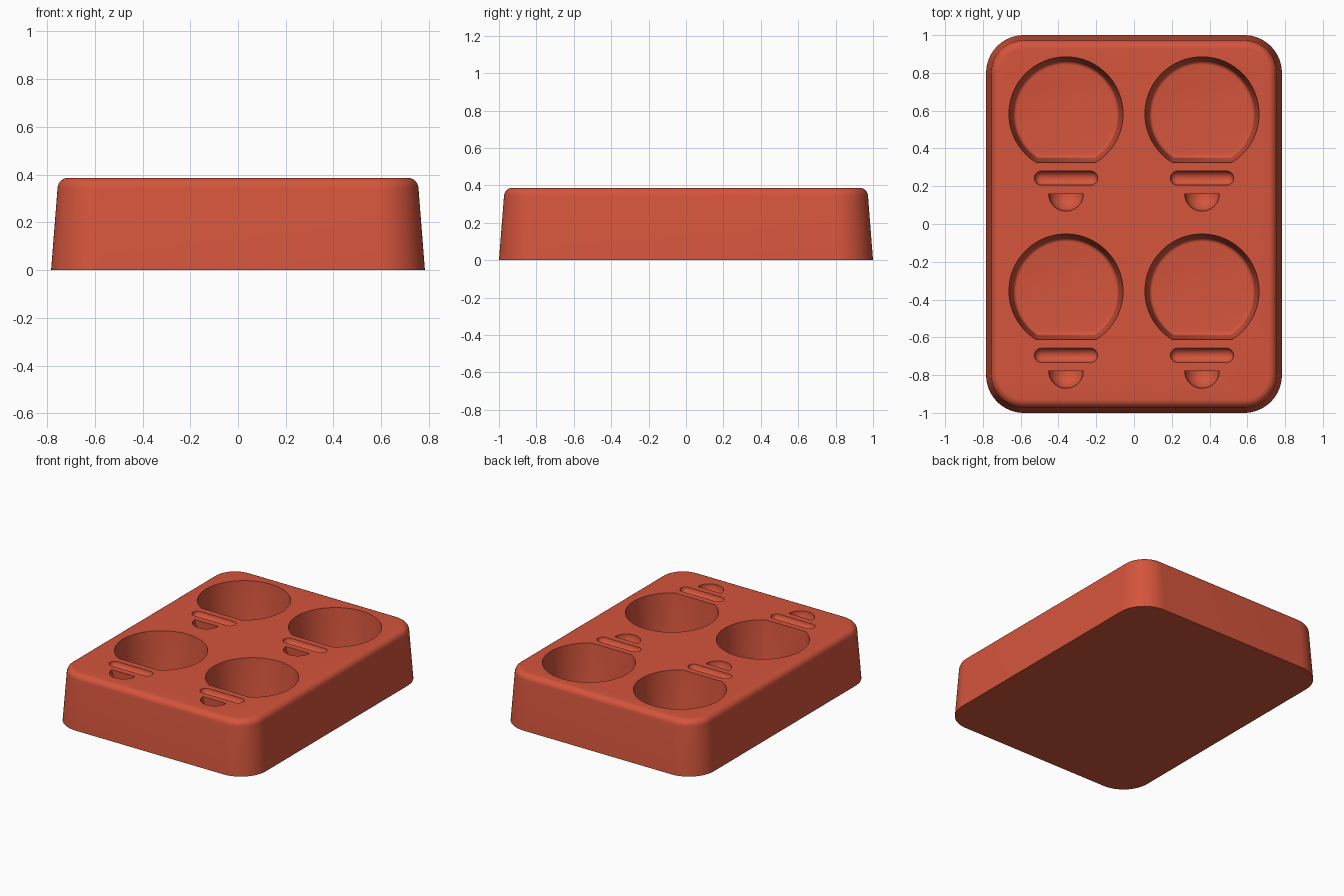
import bpy, bmesh
from math import sin, cos, asin, pi, radians
from mathutils import Matrix, Vector

cube = bpy.data.objects.get("Cube")
if cube:
    bpy.data.objects.remove(cube, do_unlink=True)

HEIGHT = 0.387
ROW_STEP = 0.938

red = bpy.data.materials.new("warm red")
red.use_nodes = True
red.diffuse_color = (0.66, 0.09, 0.045, 1)
red.node_tree.nodes["Principled BSDF"].inputs["Base Color"].default_value = red.diffuse_color


def make_object(name, bm):
    bmesh.ops.recalc_face_normals(bm, faces=bm.faces)
    mesh = bpy.data.meshes.new(name)
    bm.to_mesh(mesh)
    bm.free()
    mesh.materials.append(red)
    obj = bpy.data.objects.new(name, mesh)
    bpy.context.collection.objects.link(obj)
    return obj


def loft(bm, rings):
    """Skin a stack of equal-length outlines and cap both ends."""
    loops = [[bm.verts.new(p) for p in ring] for ring in rings]
    for a, b in zip(loops, loops[1:]):
        for i in range(len(a)):
            j = (i + 1) % len(a)
            bm.faces.new((a[i], a[j], b[j], b[i]))
    bm.faces.new(loops[0][::-1])
    bm.faces.new(loops[-1])


def rounded_rect(inset, z, steps=16):
    hx, hy, r = 0.783 - inset, 1.0 - inset, 0.2 - inset
    corners = [(1, 1), (-1, 1), (-1, -1), (1, -1)]
    return [(sx * (hx - r) + r * cos(a), sy * (hy - r) + r * sin(a), z)
            for k, (sx, sy) in enumerate(corners)
            for a in [(k + i / steps) * pi / 2 for i in range(steps + 1)]]


def cut_circle(cx, cy, inset, z, steps=72):
    """Circle with its front edge cut straight."""
    r, flat = 0.302 - inset, 0.257 - inset
    start = -asin(flat / r)
    sweep = pi - 2 * start
    return [(cx + r * cos(start + sweep * i / steps),
             cy + r * sin(start + sweep * i / steps), z) for i in range(steps + 1)]


# Tapered block with a rounded top edge
bm = bmesh.new()
fillet = 0.045
profile = [(0, 0)]
for i in range(9):
    a = radians(5 + 85 * i / 8)
    profile.append((0.027 + fillet * (1 - cos(a)), HEIGHT - fillet * (1 - sin(a))))
loft(bm, [rounded_rect(inset, z) for inset, z in profile])
block = make_object("mold_block", bm)


def add_pocket(bm, x, y):
    # Drafted wall with a small fillet at the floor
    rings = [(-0.002, HEIGHT + 0.02), (0, HEIGHT), (0.022, 0.115)]
    for i in range(1, 6):
        a = radians(90 * i / 5)
        rings.append((0.022 + 0.02 * (1 - cos(a)), 0.115 - 0.02 * sin(a)))
    loft(bm, [cut_circle(x, y, inset, z) for inset, z in rings])


def add_slot(bm, x, y):
    # Lengthwise capsule made from a split sphere
    turn = Matrix.Rotation(pi / 2, 4, 'Y')
    verts = bmesh.ops.create_uvsphere(bm, u_segments=24, v_segments=13,
                                      radius=0.038, matrix=turn)["verts"]
    for v in verts:
        v.co.x += 0.129 if v.co.x > 0 else -0.129
        v.co += Vector((x, y, HEIGHT))


def add_bowl(bm, x, y):
    # Half sphere with a straight back wall
    part = bmesh.new()
    bmesh.ops.create_uvsphere(part, u_segments=40, v_segments=21, radius=0.092)
    cut = bmesh.ops.bisect_plane(part, geom=part.verts[:] + part.edges[:] + part.faces[:],
                                 plane_co=(0, -0.0005, 0), plane_no=(0, 1, 0), clear_outer=True)
    edges = [e for e in cut["geom_cut"] if isinstance(e, bmesh.types.BMEdge)]
    bmesh.ops.contextual_create(part, geom=edges)
    bmesh.ops.translate(part, verts=part.verts, vec=(x, y, HEIGHT))
    mesh = bpy.data.meshes.new("bowl_part")
    part.to_mesh(mesh)
    part.free()
    bm.from_mesh(mesh)
    bpy.data.meshes.remove(mesh)


# Four repeated sets of pocket, slot and bowl
bm = bmesh.new()
for x in (-0.36, 0.36):
    for shift in (0, -ROW_STEP):
        add_pocket(bm, x, 0.583 + shift)
        add_slot(bm, x, 0.243 + shift)
        add_bowl(bm, x, 0.16 + shift)
cutter = make_object("cavity_cutter", bm)
cutter.hide_render = True

# Cut the cavities into the block
mod = block.modifiers.new("cavities", 'BOOLEAN')
mod.operation = 'DIFFERENCE'
mod.solver = 'EXACT'
mod.object = cutter
bpy.ops.object.select_all(action='DESELECT')
block.select_set(True)
bpy.context.view_layer.objects.active = block
bpy.ops.object.modifier_apply(modifier=mod.name)
bpy.data.objects.remove(cutter, do_unlink=True)
bpy.ops.object.shade_smooth_by_angle(angle=radians(35))
